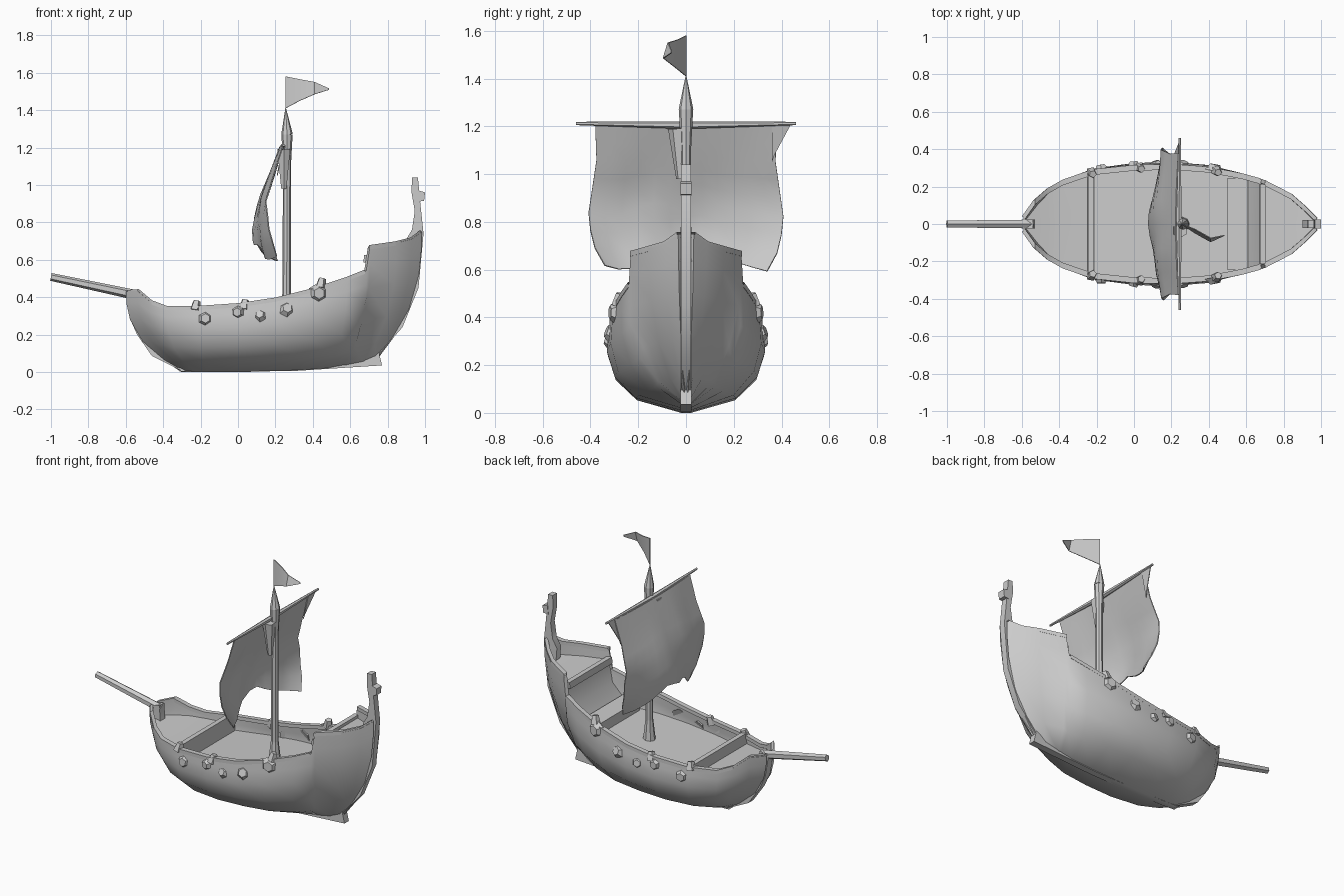
import bpy, bmesh, math, random
from mathutils import Vector, Matrix

if "Cube" in bpy.data.objects:
    bpy.data.objects.remove(bpy.data.objects["Cube"])

random.seed(4)


def lerp_table(tab, x):
    for (a, va), (b, vb) in zip(tab, tab[1:]):
        if x <= b:
            return va + (vb - va) * max(0, x - a) / (b - a)
    return tab[-1][1]


def finish(name, bm):
    bmesh.ops.recalc_face_normals(bm, faces=bm.faces)
    me = bpy.data.meshes.new(name)
    bm.to_mesh(me)
    bm.free()
    ob = bpy.data.objects.new(name, me)
    bpy.context.collection.objects.link(ob)
    return ob


def grid(name, rows, thick=0):
    """Surface through equal-length rows of points, optionally thickened."""
    bm = bmesh.new()
    vs = [[bm.verts.new(p) for p in r] for r in rows]
    for a, b in zip(vs, vs[1:]):
        for k in range(len(a) - 1):
            bm.faces.new((a[k], a[k + 1], b[k + 1], b[k]))
    ob = finish(name, bm)
    if thick:
        m = ob.modifiers.new("thickness", 'SOLIDIFY')
        m.thickness, m.offset = thick, 0
        bpy.context.view_layer.objects.active = ob
        bpy.ops.object.modifier_apply(modifier=m.name)
    return ob


def prism(name, pts, half):
    """Side profile in x-z, extruded to +-half in y."""
    bm = bmesh.new()
    a = [bm.verts.new((x, -half, z)) for x, z in pts]
    b = [bm.verts.new((x, half, z)) for x, z in pts]
    bm.faces.new(a)
    bm.faces.new(b[::-1])
    for i in range(len(a)):
        j = (i + 1) % len(a)
        bm.faces.new((a[i], a[j], b[j], b[i]))
    return finish(name, bm)


def spar(name, p, q, r1, r2, sides=8):
    p, q = Vector(p), Vector(q)
    rot = (q - p).to_track_quat('Z', 'Y').to_matrix().to_4x4()
    bm = bmesh.new()
    bmesh.ops.create_cone(bm, cap_ends=True, segments=sides, radius1=r1, radius2=r2,
                          depth=(q - p).length, matrix=Matrix.Translation((p + q) / 2) @ rot)
    return finish(name, bm)


# Hull stations: sheer x, half width, sheer z, keel x, keel z, sharpness
ST = [(-.59, .035, .43, -.30, .01, 1), (-.53, .12, .435, -.29, .01, .8),
      (-.46, .18, .375, -.27, .01, .5), (-.38, .225, .345, -.24, .01, .3),
      (-.22, .28, .345, -.16, .01, .1), (0, .303, .36, 0, .01, 0),
      (.2, .308, .39, .18, .015, 0), (.4, .293, .44, .34, .02, 0),
      (.58, .258, .50, .48, .03, .2), (.68, .23, .54, .56, .045, .4),
      (.70, .222, .67, .58, .045, .45), (.84, .15, .69, .67, .06, .7),
      (.92, .08, .71, .73, .08, .9), (.975, .025, .75, .75, .09, 1)]
MID = [(0, .05), (.15, .66), (.38, .94), (.65, 1.04), (.85, 1.02), (1, 1)]
END = [(0, .08), (.15, .3), (.38, .6), (.65, .85), (.85, .95), (1, 1)]


def hull_pt(s, h):
    xt, yt, zt, xk, zk, f = s
    w = lerp_table(MID, h) * (1 - f) + lerp_table(END, h) * f
    return Vector((xt + (xk - xt) * (1 - h) ** 2.5, yt * w, zk + (zt - zk) * h))


def mirror(p):
    return Vector((p[0], -p[1], p[2]))


rows = []
for s in ST:
    half = [hull_pt(s, h) for h, _ in MID]
    rows.append([mirror(p) for p in half[::-1]] + half)
grid("hull", rows, .022)


# Decks fitted inside the hull
def deck(name, i0, i1, z0, z1):
    strips = []
    for i in range(i0, i1 + 1):
        z = z0 + (z1 - z0) * (i - i0) / (i1 - i0)
        s = ST[i]
        p = hull_pt(s, (z - s[4]) / (s[2] - s[4]))
        strips.append([mirror(p), (p.x, 0, z), p])
    return grid(name, strips, .012)


deck("fore_deck", 0, 4, .35, .29)
deck("main_deck", 4, 8, .25, .32)
deck("stern_slope", 8, 10, .32, .60)
deck("stern_deck", 10, 13, .60, .64)

# Rails along both sheer lines
for side, nm in ((1, "left"), (-1, "right")):
    for part, idx in (("low", range(0, 10)), ("high", range(10, 14))):
        rail = []
        for i in idx:
            x, y, z = hull_pt(ST[i], 1)
            rail.append([Vector((x, side * (y + dy), z + dz)) for dy, dz in
                         ((.013, -.015), (.013, .008), (-.018, .008), (-.018, -.015), (.013, -.015))])
        grid(f"{part}_rail_{nm}", rail)

# Cross walls and benches
prism("bow_bulkhead", [(-.25, .24), (-.21, .24), (-.215, .365), (-.245, .365)], .27)
prism("stern_beam", [(.67, .585), (.705, .585), (.705, .625), (.675, .625)], .215)
prism("bench", [(.5, .36), (.61, .37), (.61, .395), (.5, .385)], .245)
prism("bench_front", [(.5, .29), (.52, .29), (.52, .375), (.5, .375)], .245)

# Keel, stem and stern post
prism("keel", [(-.32, .004), (-.2, 0), (.3, .005), (.77, .035), (.75, .12), (.55, .07), (-.25, .03)], .022)
prism("stem_post", [(-.54, .44), (-.602, .425), (-.58, .29), (-.54, .2), (-.46, .085), (-.3, .005),
                    (-.25, .03), (-.42, .12), (-.53, .3)], .025)
prism("stern_post", [(.75, .09), (.88, .24), (.965, .45), (.992, .74), (.975, .9), (.962, 1.04),
                     (.93, 1.04), (.928, .96), (.945, .86), (.93, .76), (.9, .71), (.92, .45), (.84, .25)], .021)
prism("post_knob", [(.96, .91), (.995, .915), (1.0, .96), (.965, .97)], .024)

# Bowsprit
spar("bowsprit", (-.54, 0, .41), (-1, 0, .508), .027, .021, 6)

# Mast with pointed head, yard in two tapered halves
spar("mast", (.26, 0, .26), (.262, 0, 1.28), .023, .021)
spar("mast_foot", (.26, 0, .27), (.26, 0, .42), .04, .023)
spar("mast_collar", (.262, 0, 1.1), (.262, 0, 1.27), .021, .03)
spar("mast_head", (.262, 0, 1.27), (.255, 0, 1.41), .031, .002)
spar("mast_bundle", (.245, -.025, .98), (.245, -.035, 1.19), .016, .04, 6)
for side, nm in ((1, "left"), (-1, "right")):
    spar("yard_" + nm, (.24, 0, 1.205), (.245, side * .46, 1.212), .016, .007, 6)

# Billowing sail with an arched, ragged foot
CENTRE = [(0, .225), (.55, .115), (.85, .083), (1, .09)]
EDGE = [(0, .24), (.5, .145), (.75, .165), (1, .215)]
WIDTH = [(0, .38), (.25, .375), (.65, .41), (.85, .39), (1, .34)]
sail = []
for i in range(9):
    v = i / 8
    row = []
    for j in range(13):
        u = j / 6 - 1
        k = u * u
        x = lerp_table(CENTRE, v) * (1 - k) + lerp_table(EDGE, v) * k
        z = 1.205 - v * (.51 + .09 * min(1, 2 * k))
        row.append((x + .008 * math.sin(7 * u + 5 * v) * v, u * lerp_table(WIDTH, v),
                    z + .012 * math.sin(11 * u) * v))
    sail.append(row)
grid("sail", sail, .006)
# Loose upper corner flap of the sail
grid("sail_corner", [[(.243, .36, 1.205), (.243, .44, 1.21)], [(.21, .36, 1.05), (.215, .37, 1.08)]], .005)

# Pennant
grid("pennant", [[(.255, 0, 1.41), (.255, 0, 1.58)], [(.33, -.05, 1.45), (.33, -.03, 1.565)],
                 [(.41, -.095, 1.485), (.41, -.075, 1.55)], [(.485, -.06, 1.508), (.485, -.06, 1.516)]], .005)

# Shields hung on both sides and blocks standing on the rail
SHEER = [(s[0], s[1]) for s in ST]
for side, nm in ((1, "left"), (-1, "right")):
    for n, (x, z, r) in enumerate([(-.175, .285, .046), (0, .32, .042), (.12, .30, .04),
                                   (.26, .335, .048), (.43, .42, .056)]):
        c = Vector((x, side * (lerp_table(SHEER, x) + .01), z))
        d = Vector((random.uniform(-.35, .35), side, random.uniform(-.1, .5))).normalized()
        spar(f"shield_{nm}_{n}", c - d * .012, c + d * .022, r, r * .55, 6)
    for n, (x, z) in enumerate([(-.23, .36), (.03, .365), (.44, .48)]):
        y = lerp_table(SHEER, x)
        spar(f"rail_block_{nm}_{n}", (x, side * y, z - .03), (x + .01, side * (y - .01), z + .02), .03, .02, 5)

# Shading
bpy.ops.object.select_all(action='SELECT')
bpy.context.view_layer.objects.active = bpy.data.objects["hull"]
bpy.ops.object.shade_smooth_by_angle(angle=math.radians(40))
